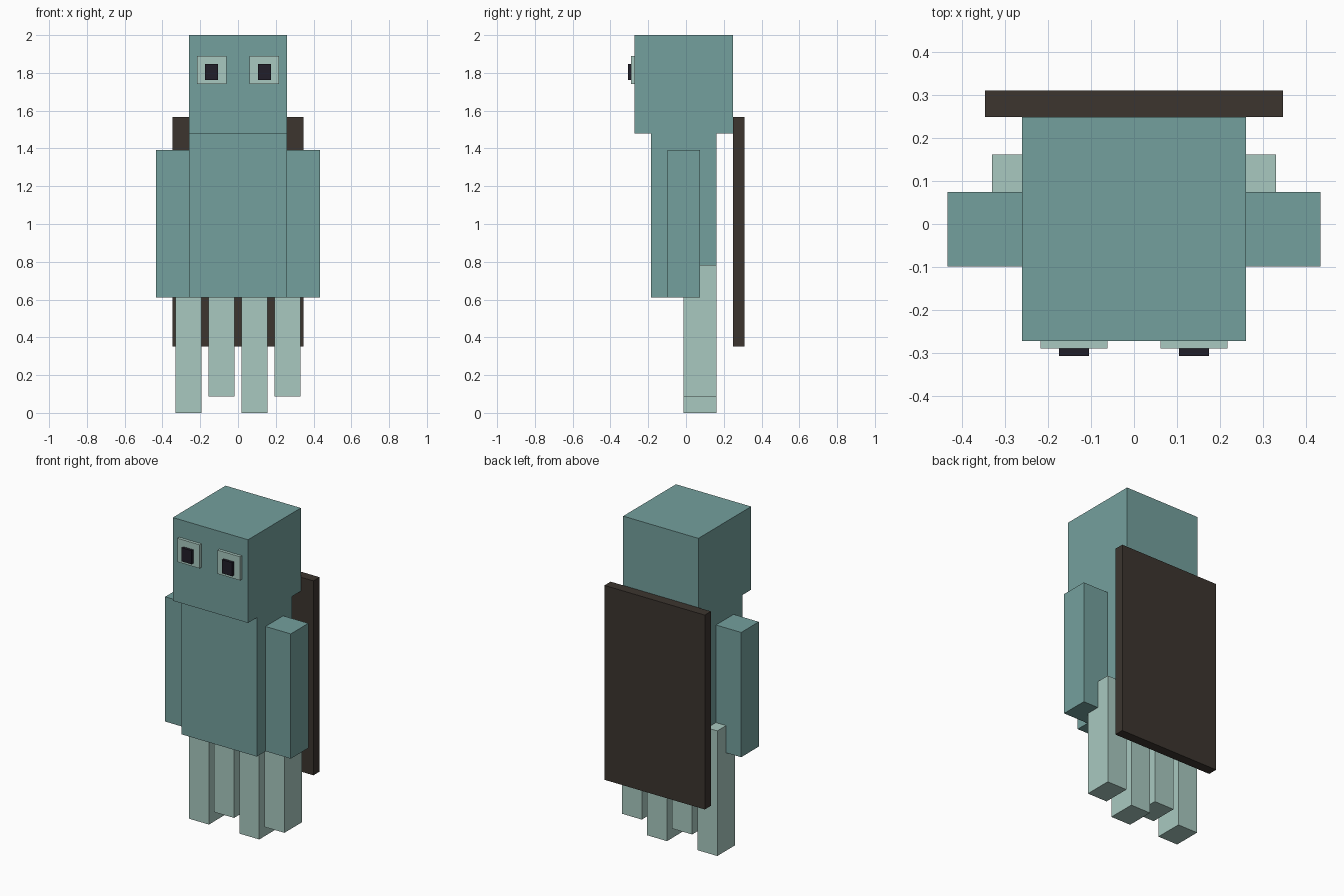
import bpy
import bmesh
from mathutils import Vector

cube = bpy.data.objects.get("Cube")
if cube:
    bpy.data.objects.remove(cube, do_unlink=True)


def material(name, hex_code):
    """Flat material from an sRGB hex colour, converted to linear."""
    srgb = [int(hex_code[i:i + 2], 16) / 255 for i in (0, 2, 4)]
    rgba = [c / 12.92 if c <= 0.04045 else ((c + 0.055) / 1.055) ** 2.4 for c in srgb] + [1]
    mat = bpy.data.materials.new(name)
    mat.use_nodes = True
    mat.diffuse_color = rgba
    mat.node_tree.nodes["Principled BSDF"].inputs["Base Color"].default_value = rgba
    return mat


TEAL = material("teal", "74A09D")
PALE = material("pale green", "A9C9C0")
BROWN = material("dark brown", "3C352F")
BLACK = material("near black", "211E29")


def box(name, x, y, z, mat):
    """Box spanning the (min, max) ranges on each axis."""
    lo, hi = Vector((x[0], y[0], z[0])), Vector((x[1], y[1], z[1]))
    size = hi - lo
    bm = bmesh.new()
    bmesh.ops.create_cube(bm, size=1)
    bmesh.ops.scale(bm, vec=size, verts=bm.verts)
    mesh = bpy.data.meshes.new(name)
    bm.to_mesh(mesh)
    bm.free()
    mesh.materials.append(mat)
    obj = bpy.data.objects.new(name, mesh)
    obj.location = (lo + hi) / 2
    bpy.context.collection.objects.link(obj)
    return obj


def pair(name, x, y, z, mat):
    """Mirrored boxes: left is +x, right is -x."""
    box("left_" + name, x, y, z, mat)
    box("right_" + name, (-x[1], -x[0]), y, z, mat)


# Head, body and arms
box("head", (-0.26, 0.26), (-0.272, 0.249), (1.48, 2.0), TEAL)
box("body", (-0.26, 0.26), (-0.186, 0.161), (0.612, 1.48), TEAL)
pair("arm", (0.26, 0.434), (-0.099, 0.075), (0.612, 1.392), TEAL)

# Eyes
pair("eye", (0.062, 0.217), (-0.29, -0.272), (1.741, 1.889), PALE)
pair("pupil", (0.105, 0.175), (-0.307, -0.29), (1.762, 1.847), BLACK)

# Four legs, alternating long and short
for i, bottom in enumerate((0, 0.088, 0, 0.088)):
    cx = -0.261 + 0.174 * i
    box(f"leg_{i + 1}", (cx - 0.069, cx + 0.069), (-0.013, 0.162),
        (bottom, 0.782), PALE)

# Board carried on the back
box("back_board", (-0.347, 0.347), (0.249, 0.31), (0.352, 1.567), BROWN)
